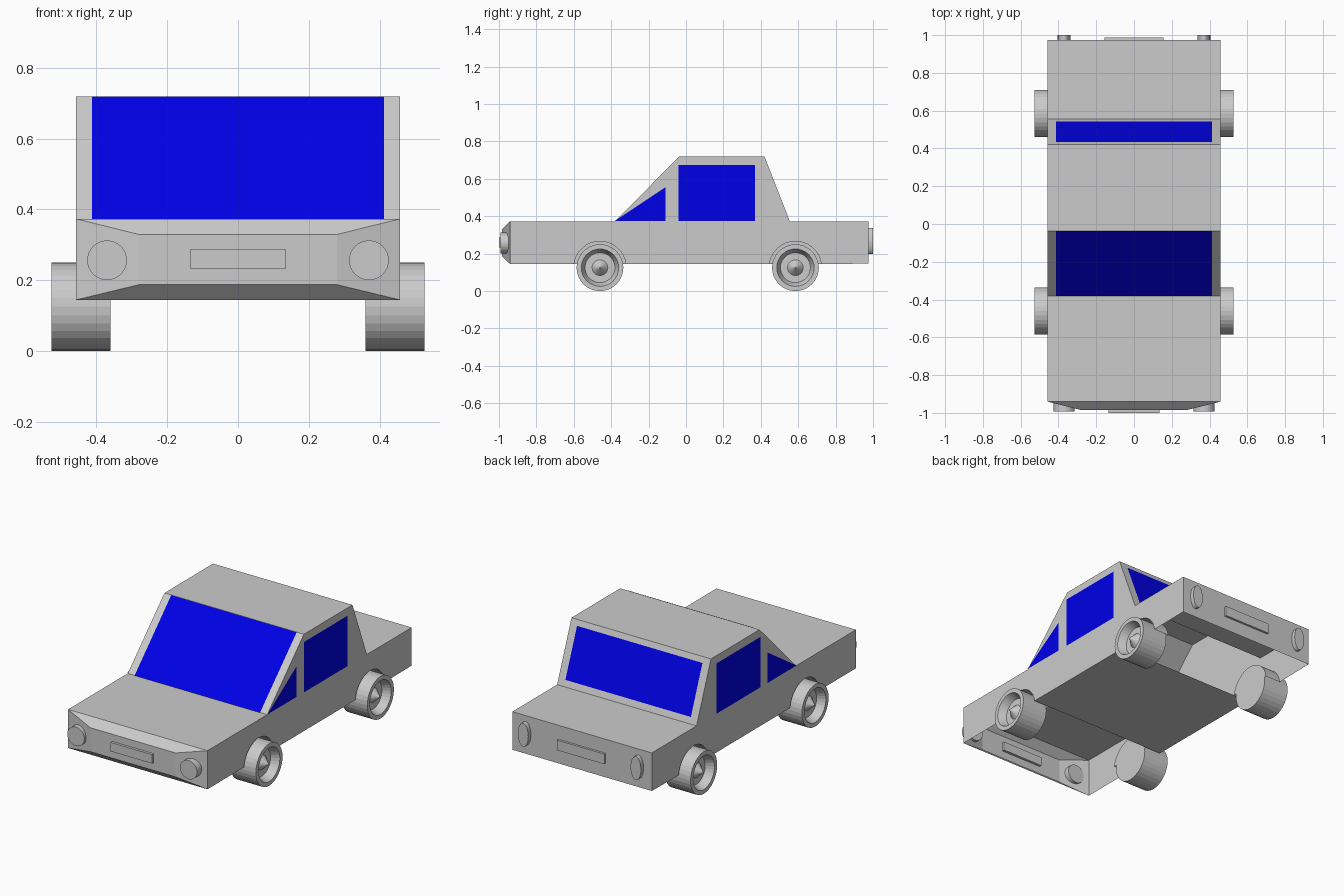
import bpy, bmesh
from math import sin, cos, pi, asin

if "Cube" in bpy.data.objects:
    bpy.data.objects.remove(bpy.data.objects["Cube"])

HALF = 0.458
AXLES = (-0.46, 0.585)
BOT, DECK, ROOF = 0.144, 0.373, 0.719
glass = bpy.data.materials.new("blue_glass")
glass.diffuse_color = (0.0, 0.0, 0.8, 1)
glass.use_nodes = True
glass.node_tree.nodes["Principled BSDF"].inputs["Base Color"].default_value = glass.diffuse_color


def finish(name, bm, mat=None, recalc=True):
    if recalc:
        bmesh.ops.recalc_face_normals(bm, faces=bm.faces[:])
    me = bpy.data.meshes.new(name)
    bm.to_mesh(me)
    bm.free()
    ob = bpy.data.objects.new(name, me)
    bpy.context.collection.objects.link(ob)
    if mat:
        me.materials.append(mat)
    return ob


def loft(name, loops, caps=(True, True), drop=()):
    """Skin equal-length closed loops; drop lists edge indices left open."""
    bm = bmesh.new()
    rings = [[bm.verts.new(p) for p in lp] for lp in loops]
    n = len(rings[0])
    faces = []
    for a, b in zip(rings, rings[1:]):
        for i in range(n):
            j = (i + 1) % n
            faces.append((i, bm.faces.new((a[i], a[j], b[j], b[i]))))
    for ring, cap in zip((rings[0], rings[-1]), caps):
        extra = bm.faces.new(ring)
        if not cap:
            faces.append((-1, extra))
    # normals are fixed on the closed form, then the open faces are removed
    bmesh.ops.recalc_face_normals(bm, faces=bm.faces[:])
    gone = [f for i, f in faces if i in drop or i == -1]
    if gone:
        bmesh.ops.delete(bm, geom=gone, context='FACES')
    return finish(name, bm, recalc=False)


def panel(name, pts, mat=glass):
    bm = bmesh.new()
    bm.faces.new([bm.verts.new(p) for p in pts])
    return finish(name, bm, mat, recalc=False)


def rect(w, z0, z1, y):
    return [(-w, y, z0), (w, y, z0), (w, y, z1), (-w, y, z1)]


def ellipse(x, y, z, rx, rz, n=32):
    return [(x + rx * cos(2 * pi * i / n), y, z + rz * sin(2 * pi * i / n)) for i in range(n)]


# Body side profile (y, z): a shell open underneath and into the nose
profile = [(0.975, BOT + 0.003), (0.975, DECK), (0.555, DECK), (0.42, ROOF),
           (-0.036, ROOF), (-0.38, DECK), (-0.94, DECK), (-0.94, BOT)]
R, CZ = 0.14, 0.126
a0 = asin((BOT - CZ) / R)
arch = []
for i in range(17):
    a = pi - a0 - (pi - 2 * a0) * i / 16
    arch.append((R * cos(a), CZ + R * sin(a)))
for yc in AXLES:
    profile += [(yc + y, z) for y, z in arch]
loft("body", [[(x, y, z) for y, z in profile] for x in (-HALF, HALF)],
     drop=range(6, len(profile)))

# Floor between the axles
y0, y1 = AXLES[0] + R, AXLES[1] - R
panel("floor", [(-HALF, y0, BOT), (-HALF, y1, BOT), (HALF, y1, BOT), (HALF, y0, BOT)], None)

# Tapered nose, open at the back
loft("nose", [rect(HALF, BOT, DECK, -0.94), rect(0.28, 0.187, 0.329, -0.985)], caps=(False, True))

# Number plates
loft("front_plate", [rect(0.136, 0.233, 0.286, y) for y in (-0.97, -1.0)])
loft("rear_plate", [rect(0.155, 0.23, 0.29, y) for y in (0.96, 0.988)])

# Windscreen and rear window
e = 0.002
panel("windscreen", [(-0.412, -0.38 - e, DECK), (0.412, -0.38 - e, DECK),
                     (0.412, -0.036 - e, ROOF), (-0.412, -0.036 - e, ROOF)])
panel("rear_window", [(0.412, 0.541 + e, 0.409), (-0.412, 0.541 + e, 0.409),
                      (-0.412, 0.432 + e, 0.688), (0.412, 0.432 + e, 0.688)])

# Wheel section (radius, x): tread, rim lip, dish and pointed hub
section = [(0.125, 0.36), (0.125, 0.527), (0.1, 0.527), (0.08, 0.48),
           (0.042, 0.48), (0.003, 0.522)]

for s, side in ((1, "right"), (-1, "left")):
    # Side windows
    x = s * (HALF + e)
    for name, pts in (("quarter_window", [(-0.38, 0.375), (-0.11, 0.375), (-0.11, 0.555)]),
                      ("door_window", [(-0.04, 0.375), (0.37, 0.375), (0.37, 0.674), (-0.04, 0.674)])):
        panel(f"{side}_{name}", [(x, y, z) for y, z in pts[::s]])
    # Lights
    loft(f"{side}_headlight", [ellipse(s * 0.37, y, 0.256, 0.056, 0.056) for y in (-0.945, -0.993)])
    loft(f"{side}_tail_light", [ellipse(s * 0.37, y, 0.268, 0.034, 0.07) for y in (0.96, 1.0)])
    for yc, end in zip(AXLES, ("front", "rear")):
        # Wheel wells: half drums closed on the inner side
        loft(f"{end}_{side}_wheel_well",
             [[(s * wx, yc + y, z) for y, z in arch] for wx in (0.357, HALF)],
             caps=(True, False), drop=(16,))
        # Wheels
        loft(f"{end}_{side}_wheel",
             [[(s * wx, yc + r * cos(2 * pi * i / 32), 0.125 + r * sin(2 * pi * i / 32))
               for i in range(32)] for r, wx in section])
